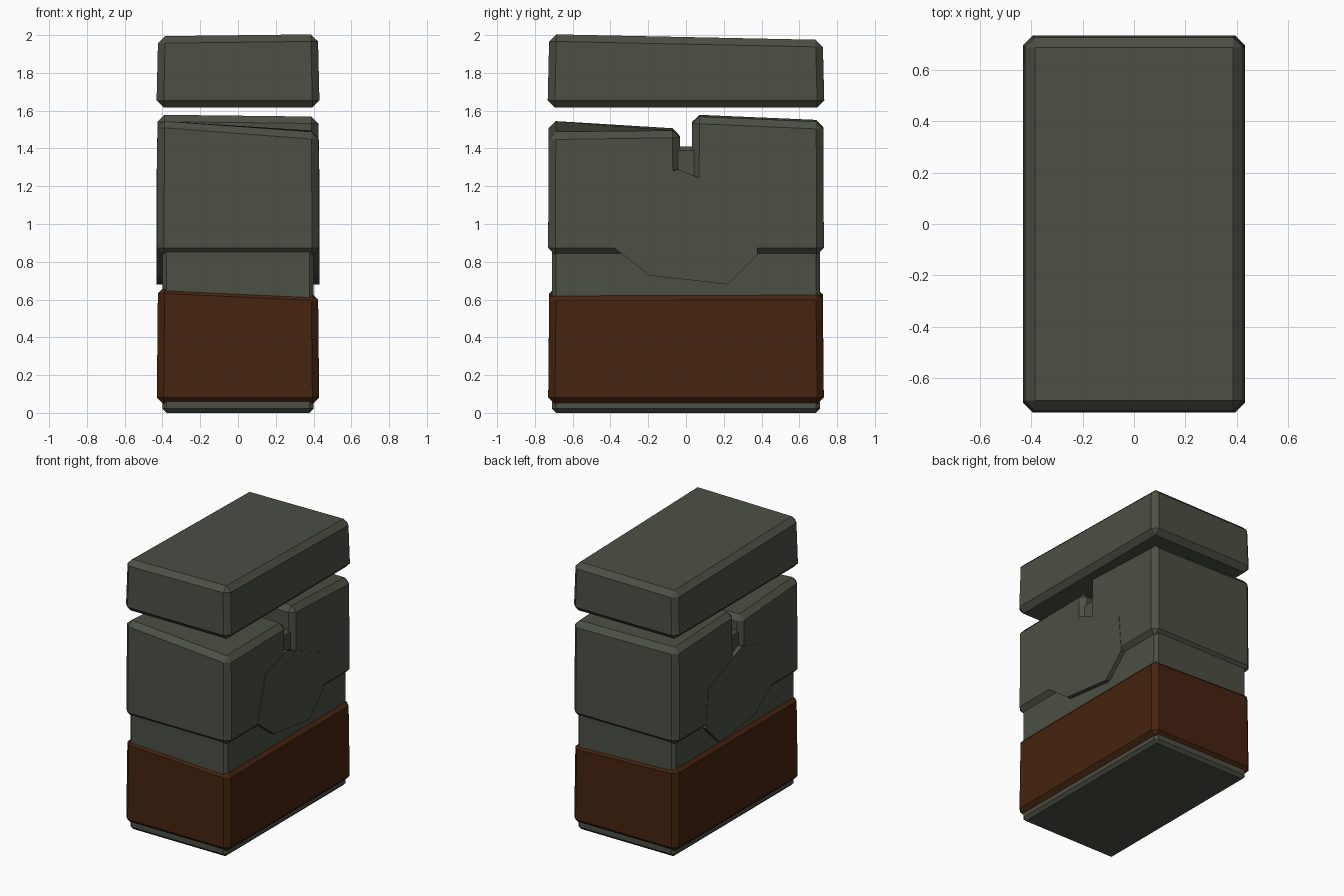
import bpy
import bmesh

cube = bpy.data.objects.get("Cube")
if cube:
    bpy.data.objects.remove(cube, do_unlink=True)


def make_material(name, rgb):
    mat = bpy.data.materials.new(name)
    mat.use_nodes = True
    colour = (*rgb, 1.0)
    mat.diffuse_color = colour
    mat.node_tree.nodes["Principled BSDF"].inputs["Base Color"].default_value = colour
    return mat


stone = make_material("grey green stone", (0.072, 0.079, 0.058))
brown = make_material("dark brown", (0.060, 0.017, 0.005))


def finish(name, bm, mat):
    bmesh.ops.recalc_face_normals(bm, faces=bm.faces[:])
    mesh = bpy.data.meshes.new(name)
    bm.to_mesh(mesh)
    bm.free()
    mesh.materials.append(mat)
    obj = bpy.data.objects.new(name, mesh)
    bpy.context.collection.objects.link(obj)
    return obj


def block(name, mat, half_x, y0, y1, bottom, tops, chamfer, taper=0.0):
    """Chamfered block; tops = heights at front left-hand, front right-hand,
    back right-hand and back left-hand corners as seen from the front."""
    bm = bmesh.new()
    xs = (-half_x, half_x, half_x, -half_x)
    ys = (y0, y0, y1, y1)
    mid = (y0 + y1) / 2
    low = [bm.verts.new((x, y, bottom)) for x, y in zip(xs, ys)]
    high = []
    for x, y, z in zip(xs, ys, tops):
        inset_x = -taper if x > 0 else taper
        inset_y = -taper if y > mid else taper
        high.append(bm.verts.new((x + inset_x, y + inset_y, z)))
    bm.faces.new(low[::-1])
    bm.faces.new(high)
    for i in range(4):
        j = (i + 1) % 4
        bm.faces.new((low[i], low[j], high[j], high[i]))
    bmesh.ops.bevel(bm, geom=bm.edges[:], offset=chamfer, segments=1,
                    profile=0.5, affect='EDGES')
    return finish(name, bm, mat)


# Inner core showing between the outer blocks
block("core", stone, 0.40, -0.71, 0.71, 0.0, (1.41,) * 4, 0.022)

# Brown base with an uneven top
block("base", brown, 0.43, -0.73, 0.73, 0.045,
      (0.67, 0.63, 0.635, 0.665), 0.036, 0.006)

# Two middle blocks with a narrow slot between them
block("front_middle_block", stone, 0.43, -0.73, -0.03, 0.835,
      (1.55, 1.485, 1.495, 1.505), 0.038, 0.003)
block("back_middle_block", stone, 0.43, 0.03, 0.73, 0.835,
      (1.58, 1.57, 1.54, 1.55), 0.038, 0.003)

# Floating cap block
block("cap", stone, 0.432, -0.733, 0.733, 1.617,
      (1.995, 2.005, 1.975, 1.968), 0.038, 0.009)

# Irregular plug running through both sides
outline = ((-0.29, 1.215), (-0.04, 1.29), (0.355, 1.125), (0.38, 0.84),
           (0.22, 0.68), (-0.19, 0.727), (-0.39, 0.88))
bm = bmesh.new()
rings = [[bm.verts.new((x, y, z)) for y, z in outline] for x in (-0.432, 0.432)]
for ring in rings:
    bm.faces.new(ring)
for i in range(len(outline)):
    j = (i + 1) % len(outline)
    bm.faces.new((rings[0][i], rings[0][j], rings[1][j], rings[1][i]))
finish("side_plug", bm, stone)
